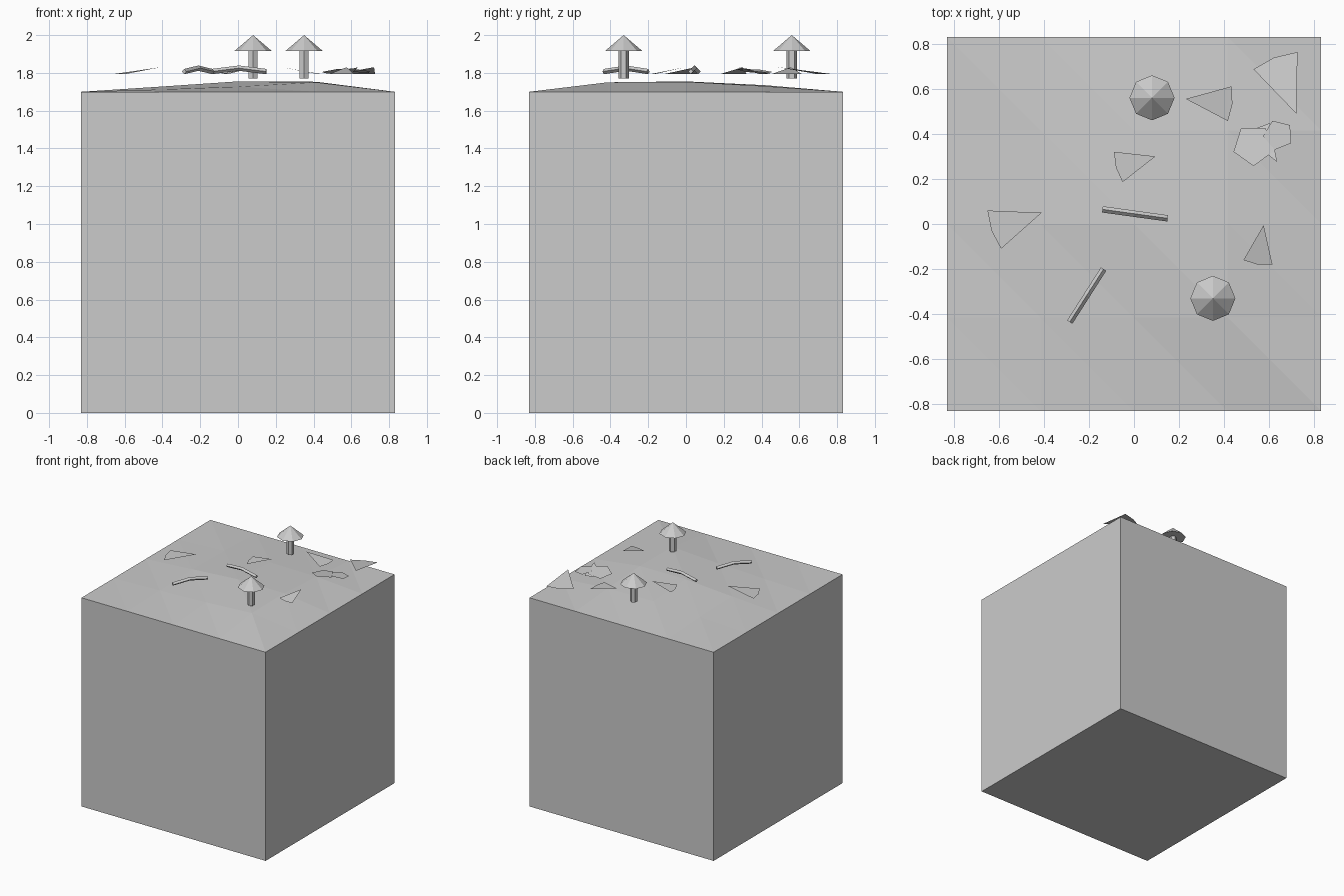
import bpy, bmesh, math
from mathutils import Vector

if "Cube" in bpy.data.objects:
    bpy.data.objects.remove(bpy.data.objects["Cube"], do_unlink=True)

grey = bpy.data.materials.new("light_grey")
grey.use_nodes = True
colour = (0.6, 0.6, 0.6, 1)
grey.diffuse_color = colour
grey.node_tree.nodes["Principled BSDF"].inputs["Base Color"].default_value = colour

HALF = 0.83     # half width of the ground block
BASE_Z = 1.70   # height of the block's rim
LOW, HIGH = 1.795, 1.83


def finish(bm, name):
    """Turn a bmesh into a flat shaded object."""
    mesh = bpy.data.meshes.new(name)
    bm.to_mesh(mesh)
    bm.free()
    mesh.materials.append(grey)
    obj = bpy.data.objects.new(name, mesh)
    bpy.context.collection.objects.link(obj)
    return obj


def ground_block():
    """Solid block whose top is a gently bumpy grid."""
    bumps = [[0.012, 0.027, 0.05],
             [0.027, 0.055, 0.053],
             [0.02, 0.035, 0.03]]
    step = HALF / 2
    bm = bmesh.new()
    grid = []
    for j in range(5):
        row = []
        for i in range(5):
            inside = 0 < i < 4 and 0 < j < 4
            rise = bumps[j - 1][i - 1] if inside else 0
            row.append(bm.verts.new((i * step - HALF, j * step - HALF, BASE_Z + rise)))
        grid.append(row)
    for j in range(4):
        for i in range(4):
            a, b = grid[j][i], grid[j][i + 1]
            c, d = grid[j + 1][i + 1], grid[j + 1][i]
            bm.faces.new((a, b, d))
            bm.faces.new((b, c, d))
    # Straight walls and floor
    rim = [e for e in bm.edges if e.is_boundary]
    new = bmesh.ops.extrude_edge_only(bm, edges=rim)["geom"]
    for v in new:
        if isinstance(v, bmesh.types.BMVert):
            v.co.z = 0
    bmesh.ops.holes_fill(bm, edges=[e for e in bm.edges if e.is_boundary])
    bmesh.ops.recalc_face_normals(bm, faces=bm.faces)
    finish(bm, "ground_block")


def cone(name, x, y, z0, z1, r0, r1, sides):
    bm = bmesh.new()
    bmesh.ops.create_cone(bm, cap_ends=True, segments=sides, radius1=r0,
                          radius2=r1, depth=z1 - z0)
    bmesh.ops.translate(bm, verts=bm.verts, vec=(x, y, (z0 + z1) / 2))
    finish(bm, name)


def mushroom(name, x, y):
    cone(name + "_stem", x, y, 1.77, 1.93, 0.027, 0.027, 6)
    cone(name + "_cap", x, y, 1.915, 2.0, 0.1, 0, 8)


def twig(name, start, end):
    """Diamond section stick, bent upward in the middle."""
    a, b = Vector((*start, 1.807)), Vector((*end, 1.807))
    middle = (a + b) / 2 + Vector((0, 0, 0.018))
    side = (b - a).cross(Vector((0, 0, 1))).normalized() * 0.014
    up = Vector((0, 0, 0.014))
    bm = bmesh.new()
    rings = [[bm.verts.new(p + o) for o in (side, up, -side, -up)]
             for p in (a, middle, b)]
    for r, s in zip(rings, rings[1:]):
        for k in range(4):
            n = (k + 1) % 4
            bm.faces.new((r[k], r[n], s[n], s[k]))
    bm.faces.new(rings[0])
    bm.faces.new(rings[-1])
    bmesh.ops.recalc_face_normals(bm, faces=bm.faces)
    finish(bm, name)


def leaf(name, tip, base, width):
    """Thin pointed leaf with its tip raised."""
    t, b = Vector((*tip, HIGH)), Vector((*base, LOW))
    axis = t - b
    side = axis.cross(Vector((0, 0, 1))).normalized() * width / 2
    bm = bmesh.new()
    points = (t, b - side, b - axis * 0.06, b + side)
    bm.faces.new([bm.verts.new(p) for p in points])
    bmesh.ops.recalc_face_normals(bm, faces=bm.faces)
    for f in bm.faces:
        if f.normal.z < 0:
            f.normal_flip()
    finish(bm, name)


def flake(name, x, y, radius, sides, turn, slope):
    """Flat rounded leaf, tilted."""
    bm = bmesh.new()
    ring = []
    for k in range(sides):
        angle = turn + math.tau * k / sides
        dx, dy = radius * math.cos(angle), radius * math.sin(angle)
        ring.append(bm.verts.new((x + dx, y + dy, 1.81 + slope * dx - 0.12 * dy)))
    bm.faces.new(ring)
    finish(bm, name)


ground_block()
mushroom("back_mushroom", 0.08, 0.56)
mushroom("front_mushroom", 0.35, -0.33)
twig("middle_twig", (-0.14, 0.065), (0.15, 0.025))
twig("front_twig", (-0.285, -0.435), (-0.135, -0.2))

# Scattered leaves
leaf("middle_leaf", (0.095, 0.3), (-0.07, 0.253), 0.14)
leaf("right_leaf", (-0.41, 0.05), (-0.62, -0.025), 0.18)
leaf("back_leaf", (0.23, 0.555), (0.425, 0.534), 0.155)
leaf("corner_leaf", (0.72, 0.49), (0.628, 0.725), 0.21)
leaf("left_leaf", (0.575, -0.005), (0.55, -0.17), 0.13)
leaf("pile_leaf", (0.635, 0.275), (0.55, 0.417), 0.12)
flake("large_pile_flake", 0.53, 0.35, 0.093, 5, 0.95, 0.1)
flake("small_pile_flake", 0.64, 0.395, 0.068, 5, 0.7, -0.1)
